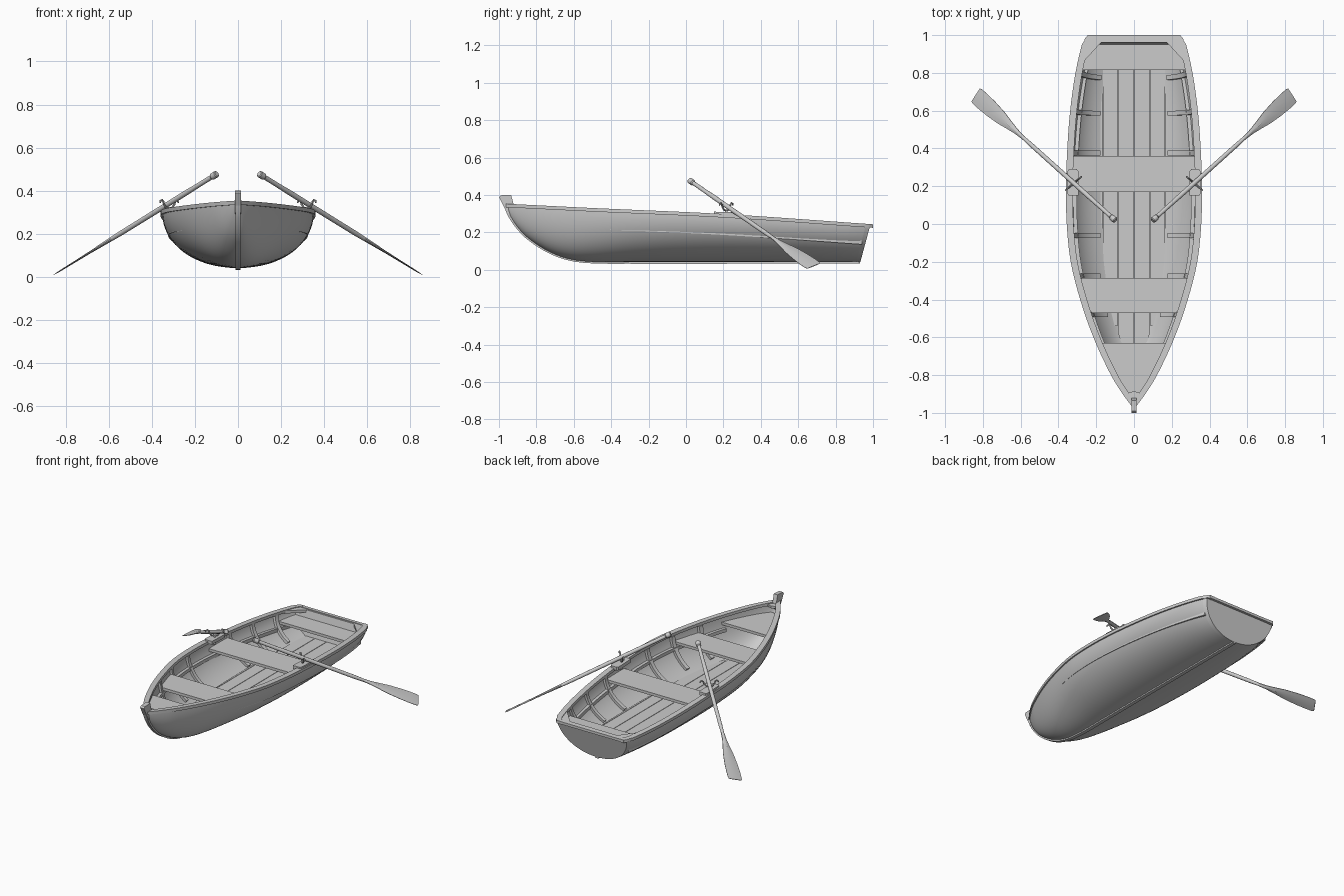
import bpy, bmesh, math
from mathutils import Vector as V

if "Cube" in bpy.data.objects:
    bpy.data.objects.remove(bpy.data.objects["Cube"])


def curve(pts):
    """Smooth 1D interpolation through (x, value) points."""
    def slope(i):
        a, b = pts[max(i - 1, 0)], pts[min(i + 1, len(pts) - 1)]
        return (b[1] - a[1]) / (b[0] - a[0])

    def f(x):
        x = min(max(x, pts[0][0]), pts[-1][0])
        i = next(j for j in range(len(pts) - 1) if x <= pts[j + 1][0])
        (x0, a), (x1, b) = pts[i], pts[i + 1]
        d = x1 - x0
        t = (x - x0) / d
        return (a * (1 + 2 * t) * (1 - t) ** 2 + b * t * t * (3 - 2 * t)
                + slope(i) * d * t * (1 - t) ** 2 + slope(i + 1) * d * t * t * (t - 1))
    return f


# Hull lines: half width of the rail, sheer height, keel height
W = curve([(-.965, .012), (-.9, .06), (-.8, .122), (-.6, .215), (-.4, .285), (-.2, .335), (0, .356),
           (.2, .36), (.4, .353), (.6, .338), (.8, .31), (.95, .276), (.985, .262), (1, .245)])
S = curve([(-.965, .348), (-.5, .325), (.2, .293), (1, .238)])
K = curve([(-.965, .34), (-.947, .295), (-.9, .225), (-.84, .165), (-.73, .095), (-.62, .056),
           (-.5, .042), (-.3, .04), (.3, .04), (1, .04)])


def hull_pt(y, t, off=0.0):
    w = max(W(y) - .008 - off, .002)
    s = S(y)
    k = min(K(y) + off, s - .004)
    z = k + (s - k) * (1 - math.cos(t))
    rake = .27 * max(0, (y - .5) / .485)
    return V((w * abs(math.sin(t)) ** .95 * (1 if t >= 0 else -1), y + rake * (z - s), z))


def half_at(y, z, off=.010):
    k, s = K(y) + off, S(y)
    c = min(max(1 - (z - k) / max(s - k, .004), 0), 1)
    return max((W(y) - .008 - off) * math.sqrt(1 - c * c) ** .95, .002)


def span(a, b, n):
    return [a + (b - a) * i / n for i in range(n + 1)]


def loft(name, rings, mirror=False, cap=True, angle=35):
    bm = bmesh.new()
    vs = [[bm.verts.new(p) for p in r] for r in rings]
    n = len(rings[0])
    for a, b in zip(vs, vs[1:]):
        for i in range(n):
            bm.faces.new((a[i], a[(i + 1) % n], b[(i + 1) % n], b[i]))
    if cap:
        bm.faces.new(vs[0])
        bm.faces.new(vs[-1])
    bmesh.ops.recalc_face_normals(bm, faces=bm.faces)
    me = bpy.data.meshes.new(name)
    bm.to_mesh(me)
    bm.free()
    ob = bpy.data.objects.new(name, me)
    bpy.context.collection.objects.link(ob)
    bpy.ops.object.select_all(action='DESELECT')
    ob.select_set(True)
    bpy.context.view_layer.objects.active = ob
    bpy.ops.object.shade_smooth_by_angle(angle=math.radians(angle))
    if mirror:
        ob.modifiers.new("mirror", 'MIRROR').use_mirror_merge = False
    return ob


def prism(name, pts, vec, mirror=False):
    return loft(name, [[V(p) for p in pts], [V(p) + V(vec) for p in pts]], mirror)


def tube(name, pts, radii, side, mirror=True, n=12):
    """Round bar through pts; side is any direction not along the path."""
    rings = []
    for i, p in enumerate(pts):
        d = (pts[min(i + 1, len(pts) - 1)] - pts[max(i - 1, 0)]).normalized()
        a = d.cross(side).normalized()
        b = d.cross(a)
        rings.append([p + radii[i] * (math.cos(q) * a + math.sin(q) * b)
                      for q in (2 * math.pi * j / n for j in range(n))])
    return loft(name, rings, mirror)


def band(x0, x1, y, z1, z0):
    return [(x0, y, z1), (x1, y, z1), (x1, y, z0), (x0, y, z0)]


# Hull shell: outer and inner skin in one closed section
ys = [-.965 + 1.95 * (i / 48) ** 1.5 for i in range(49)]
ts = span(-math.pi / 2, math.pi / 2, 32)
loft("hull", [[hull_pt(y, t) for t in ts] + [hull_pt(y, t, .010) for t in reversed(ts)] for y in ys],
     cap=False)
loft("transom", [[hull_pt(y, t) for t in ts] for y in (.962, .9855)])

# Keel strip and stem head
rings = []
kp = [hull_pt(y, 0) for y in ys]
for i, p in enumerate(kp):
    d = (kp[min(i + 1, 48)] - kp[max(i - 1, 0)]).normalized()
    nrm = V((0, d.z, -d.y)) * .008
    rings.append([p + V((x, 0, 0)) + nrm * m for x, m in ((-.012, -.5), (.012, -.5), (.012, 1), (-.012, 1))])
loft("keel", rings)
prism("stem_head", [(-.014, -1, .388), (-.014, -.99, .398), (-.014, -.935, .4), (-.014, -.915, .325),
                    (-.014, -.945, .29), (-.014, -.973, .335)], (.028, 0, 0))

# Gunwale rail with the stern crosspiece, corner knees and bow hook
ry = [-.965 + 1.965 * (i / 50) ** 1.3 for i in range(51)]
loft("gunwale", [band(max(W(y) - .036, 0), W(y), y, S(y) + .005, S(y) - .014) for y in ry], True)
loft("stern_rail", [band(-W(y) + .004, W(y) - .004, y, S(y) + .004, S(y) - .013) for y in (.974, .985, .9995)])
prism("stern_knee", [(.16, .976, .240), (.255, .976, .240), (.275, .87, .248), (.262, .865, .248)],
      (0, 0, -.018), True)
prism("bow_hook", [(0, -.95, .345), (.045, -.9, .343), (-.0, -.885, .342), (-.045, -.9, .343)], (0, 0, -.015))

# Seats cut to the hull
for name, y0, y1, z in (("bow_seat", -.915, -.63, .285), ("front_seat", -.47, -.285, .262),
                        ("middle_seat", .17, .36, .245), ("stern_seat", .815, .968, .195)):
    loft(name, [band(-half_at(y, z - .01), half_at(y, z - .01), y, z, z - .018) for y in span(y0, y1, 10)])

# Floor boards with thin gaps
edges = [-.2, -.165, -.085, 0, .085, .165, .2]
for a, b in zip(edges, edges[1:]):
    rings = []
    for y in span(-.66, .93, 40):
        h = half_at(y, .083)
        x0, x1 = max(a + .0015, -h), min(b - .0015, h)
        if x1 - x0 > .004:
            rings.append(band(x0, x1, y, .09, .078))
    loft("floor_board", rings)

# Ribs and seat risers against the inner skin
for y in (-.48, -.275, -.06, .375, .595, .80):
    t0 = math.asin(min(.18 / (W(y) - .02), .6))
    loft("rib", [[hull_pt(y - .013, t, .008), hull_pt(y + .013, t, .008),
                  hull_pt(y + .013, t, .026), hull_pt(y - .013, t, .026)]
                 for t in span(t0, 1.5, 12)], True)
rings = []
for y in span(-.64, .94, 40):
    z = S(y) - .085
    x = half_at(y, z)
    rings.append(band(x - .02, x + .003, y, z, z - .022))
loft("seat_riser", rings, True)

# Rowlock pads, pins and horns
prism("rowlock_pad", [(.295, .15, .288), (.345, .15, .288), (.352, .16, .288), (.352, .28, .284),
                      (.345, .29, .284), (.303, .29, .284), (.295, .28, .284)], (0, 0, .022), True)
across = V((.757, -.65, 0)).normalized()
base = V((.32, .215, 0))
half = [(.056, .343), (.052, .353), (.044, .357), (.036, .350), (.031, .335), (.018, .320)]
prof = [(-u, z) for u, z in half] + [(0, .317)] + [(u, z) for u, z in reversed(half)]
path = [base + across * u + V((0, 0, z)) for u, z in prof]
tube("rowlock", path, [.003] + [.005] * 11 + [.003], V((.65, .757, 0)), n=8)
tube("rowlock_pin", [base + V((0, 0, .26)), base + V((0, 0, .318))], [.007, .007], V((1, 0, 0)))

# Oars: shaft with grip, then flattened blade
grip, tip = V((.098, .018, .478)), V((.838, .683, .020))
L = (tip - grip).length
d = (tip - grip).normalized()
stops = [(0, .012), (.004, .016), (.028, .016), (.034, .011), (.12, .011), (.2, .0125), (.6, .0115), (.78, .006)]
tube("oar_shaft", [grip + d * L * s for s, _ in stops], [r for _, r in stops], V((0, 0, 1)))
wide = (V((0, 1, 0)) - d * d.y).normalized()
nrm = d.cross(wide)
rings = []
for s, w, th in ((.66, .010, .009), (.71, .014, .008), (.76, .024, .006), (.82, .037, .005),
                 (.89, .045, .004), (.95, .048, .0035), (.99, .047, .003), (1, .043, .002)):
    rings.append([grip + d * L * s + wide * w * u + nrm * th * v for u, v in
                  ((-1, -.3), (-.5, -.8), (0, -1), (.5, -.8), (1, -.3), (1, .3), (.5, .8), (0, 1), (-.5, .8), (-1, .3))])
loft("oar_blade", rings, True)
